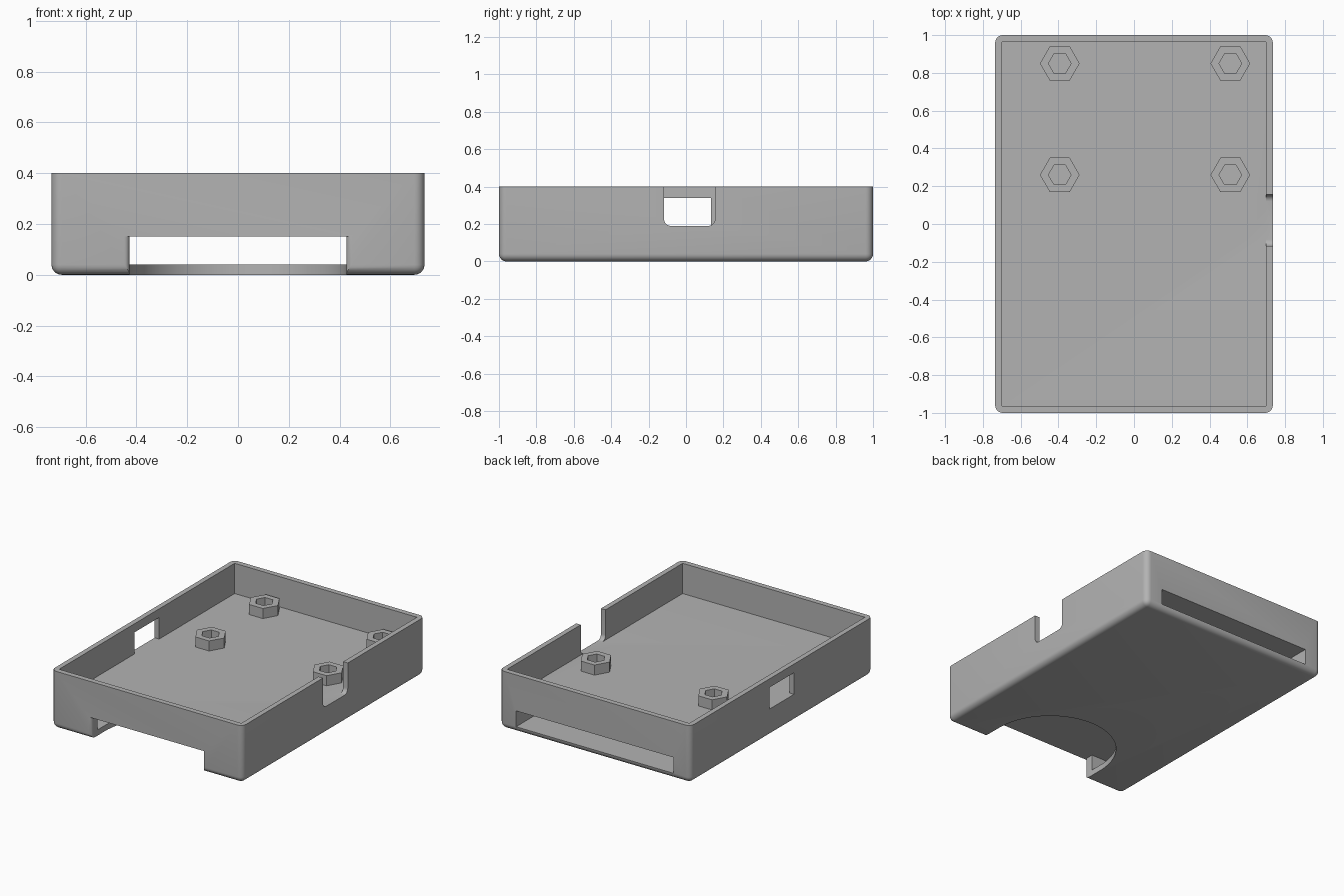
import bpy
import bmesh
from math import pi, cos, sin
from mathutils import Matrix, Vector

old = bpy.data.objects.get("Cube")
if old:
    bpy.data.objects.remove(old, do_unlink=True)

grey = bpy.data.materials.new("plain grey")
grey.use_nodes = True
colour = (0.45, 0.45, 0.45, 1)
grey.diffuse_color = colour
grey.node_tree.nodes["Principled BSDF"].inputs["Base Color"].default_value = colour

HALF_X, HALF_Y, HEIGHT = 0.735, 1.0, 0.4
FLOOR = 0.19          # top of the tray floor
SLOT = (0.04, 0.15)   # bottom and top of the lower bay


def to_object(name, bm):
    bmesh.ops.recalc_face_normals(bm, faces=bm.faces)
    mesh = bpy.data.meshes.new(name)
    bm.to_mesh(mesh)
    bm.free()
    mesh.materials.append(grey)
    obj = bpy.data.objects.new(name, mesh)
    bpy.context.collection.objects.link(obj)
    return obj


def box_mesh(low, high):
    low, high = Vector(low), Vector(high)
    bm = bmesh.new()
    size = Matrix.Diagonal((*(high - low), 1))
    bmesh.ops.create_cube(bm, size=1, matrix=Matrix.Translation((low + high) / 2) @ size)
    return bm


def prism(name, points, z0, z1):
    bm = bmesh.new()
    face = bm.faces.new([bm.verts.new((x, y, z0)) for x, y in points])
    top = bmesh.ops.extrude_face_region(bm, geom=[face])["geom"]
    verts = [v for v in top if isinstance(v, bmesh.types.BMVert)]
    bmesh.ops.translate(bm, verts=verts, vec=(0, 0, z1 - z0))
    return to_object(name, bm)


def arc(cx, cy, r, start, end, steps):
    angles = [start + (end - start) * i / steps for i in range(steps + 1)]
    return [(cx + r * cos(a), cy + r * sin(a)) for a in angles]


def cut(target, cutter):
    cutter.hide_render = True
    mod = target.modifiers.new("cut", "BOOLEAN")
    mod.operation, mod.solver, mod.object = "DIFFERENCE", "EXACT", cutter
    bpy.context.view_layer.objects.active = target
    bpy.ops.object.modifier_apply(modifier=mod.name)
    bpy.data.objects.remove(cutter, do_unlink=True)


def smooth(obj):
    bpy.ops.object.select_all(action="DESELECT")
    obj.select_set(True)
    bpy.context.view_layer.objects.active = obj
    bpy.ops.object.shade_smooth_by_angle(angle=0.6)


# Case body: rounded on every edge except the rim
bm = box_mesh((-HALF_X, -HALF_Y, 0), (HALF_X, HALF_Y, HEIGHT))
edges = [e for e in bm.edges if any(v.co.z < 0.1 for v in e.verts)]
bmesh.ops.bevel(bm, geom=edges, offset=0.04, segments=6, profile=0.5, affect="EDGES")
case = to_object("case_body", bm)

# Open tray, lower bay through the back wall, and window in the right wall
for name, low, high in [
    ("tray_space", (-0.7, -0.963, FLOOR), (0.7, 0.963, 0.6)),
    ("lower_bay", (-0.605, -0.93, SLOT[0]), (0.605, 1.2, SLOT[1])),
    ("side_window", (-0.9, -0.135, FLOOR), (-0.6, 0.135, 0.34)),
]:
    cut(case, to_object(name, box_mesh(low, high)))

# Notch in the left wall with rounded lower corners
bm = box_mesh((0.6, -0.117, FLOOR), (0.9, 0.155, 0.6))
edges = [e for e in bm.edges if all(v.co.z < 0.3 for v in e.verts)
         and abs(e.verts[0].co.x - e.verts[1].co.x) > 0.1]
bmesh.ops.bevel(bm, geom=edges, offset=0.035, segments=6, profile=0.5, affect="EDGES")
cut(case, to_object("side_notch", bm))

# Thumb opening at the front: round end, flared mouth
R, FLARE = 0.427, 0.022
flare = [(R + FLARE, -1.2)] + arc(R + FLARE, FLARE - 1, FLARE, -pi / 2, -pi, 6)
outline = flare + arc(0, -0.845, R, 0, pi, 48) + [(-x, y) for x, y in reversed(flare)]
cut(case, prism("thumb_opening", outline, -0.2, SLOT[1]))
smooth(case)

# Hexagonal standoffs with hexagonal sockets
for row, y in (("back", 0.85), ("front", 0.26)):
    for side, x in (("left", 0.51), ("right", -0.393)):
        nut = prism(f"standoff_{row}_{side}", arc(x, y, 0.105, 0, 5 * pi / 3, 5), FLOOR - 0.005, 0.26)
        cut(nut, prism("socket", arc(x, y, 0.06, 0, 5 * pi / 3, 5), 0.1, 0.4))
